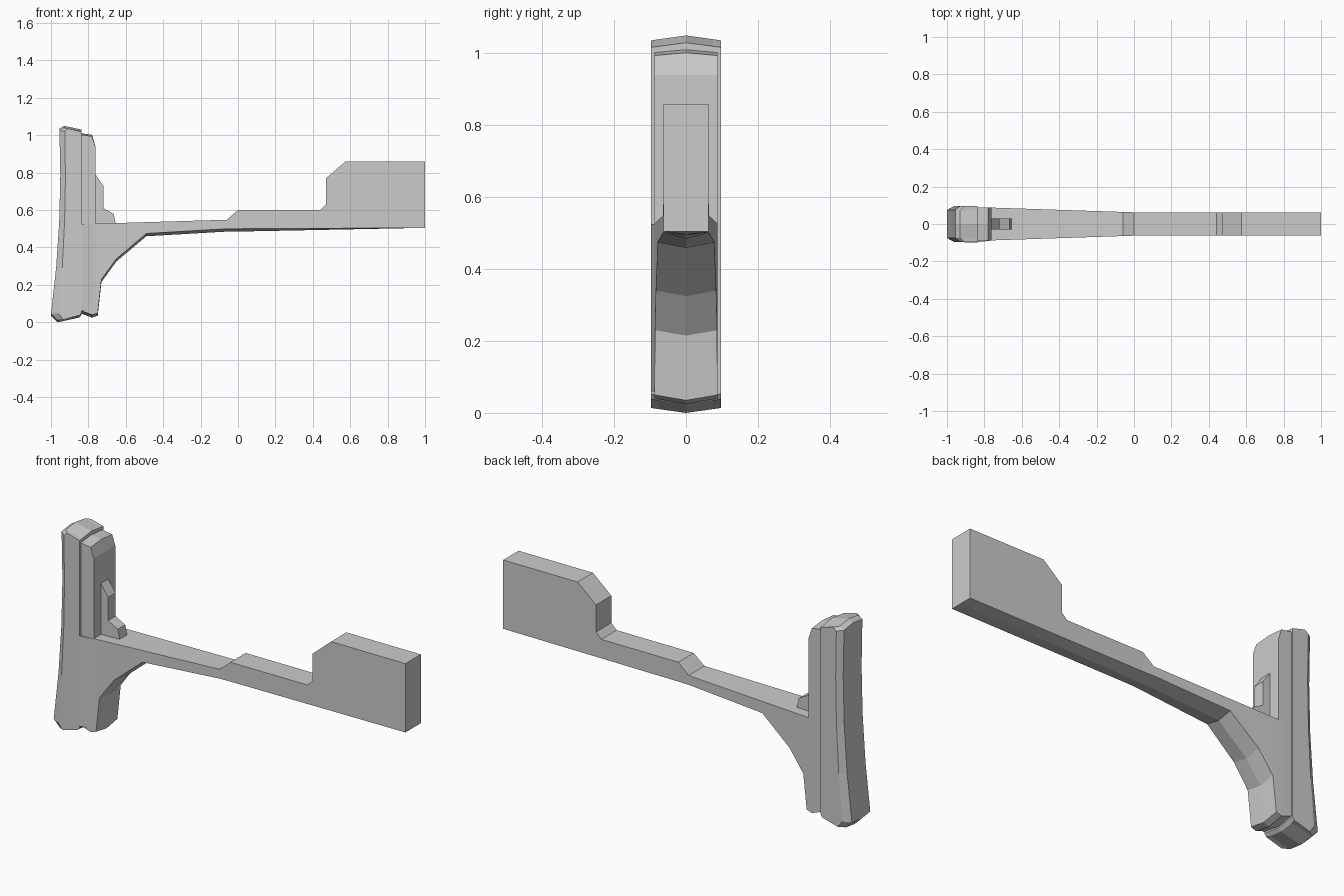
import bpy
import bmesh

default_cube = bpy.data.objects.get("Cube")
if default_cube:
    bpy.data.objects.remove(default_cube, do_unlink=True)

# Single material
GREY = (0.6, 0.6, 0.6, 1)
grey = bpy.data.materials.new("plain_grey")
grey.use_nodes = True
grey.diffuse_color = GREY
grey.node_tree.nodes["Principled BSDF"].inputs["Base Color"].default_value = GREY

# Main dimensions
ARM_HALF = 0.0625
BODY_HALF = 0.088
PAD_HALF = 0.097
RIB_HALF = 0.03
PAD_FRONT = -0.836
BODY_BACK = -0.86
BODY_FRONT = -0.762
PAD_TOP = 1.05
MIDDLE = PAD_TOP / 2
SHELF = 0.6
BLOCK_TOP = 0.86


def loft(name, rings):
    """Skin a row of equal-sized rings and cap both ends."""
    bm = bmesh.new()
    rows = [[bm.verts.new(point) for point in ring] for ring in rings]
    for near, far in zip(rows, rows[1:]):
        for i in range(len(near)):
            bm.faces.new((near[i - 1], near[i], far[i], far[i - 1]))
    bm.faces.new(rows[0])
    bm.faces.new(reversed(rows[-1]))
    bmesh.ops.recalc_face_normals(bm, faces=bm.faces)
    mesh = bpy.data.meshes.new(name)
    bm.to_mesh(mesh)
    bm.free()
    mesh.materials.append(grey)
    obj = bpy.data.objects.new(name, mesh)
    bpy.context.collection.objects.link(obj)


def keeled(x, top, bottom, half, ridge=0.0):
    """Cross-section with a V keel that fades out towards the far end."""
    keel = bottom - 0.015 * (1 - max(x, 0))
    return [(x, -half, bottom), (x, -half, top), (x, 0, top + ridge),
            (x, half, top), (x, half, bottom), (x, 0, keel)]


def taper(x):
    """Half width: broad at the grip, narrowing to the arm."""
    return min(BODY_HALF, ARM_HALF + 0.033 * max(0, -x))


def arm_top(x):
    return 0.55 + 0.03 * x


def arm_bottom(x):
    return 0.5 + 0.005 * x


# Grip body sweeping up into the tapered arm, then the shelf
underside = [(BODY_BACK, 0.07), (-0.78, 0.04), (-0.75, 0.05), (-0.73, 0.23),
             (-0.65, 0.34), (-0.49, 0.475), (-0.06, arm_bottom(0))]
shelf = [(0, SHELF), (0.44, SHELF), (0.47, 0.63)]
sections = [keeled(x, arm_top(x), low, taper(x)) for x, low in underside]
sections += [keeled(x, top, arm_bottom(x), ARM_HALF) for x, top in shelf]
loft("body_and_arm", sections)

# Raised block at the far end
block = [(0.47, 0.77), (0.575, BLOCK_TOP), (1, BLOCK_TOP)]
loft("end_block", [keeled(x, top, arm_bottom(x), ARM_HALF) for x, top in block])

# Upright plate in front of the pad, with a ridged and bevelled top
plate = [(BODY_BACK, 1.006, 0.008), (-0.78, 0.994, 0.008), (BODY_FRONT, 0.94, 0)]
loft("upper_body", [keeled(x, top, MIDDLE, BODY_HALF, ridge)
                    for x, top, ridge in plate])


# Shoulder pad: curved side profile lofted across y
def pad_back(z):
    return -0.95 - 0.085 * (0.8 - z) ** 2


back_heights = [0.035 + 0.25 * step for step in range(5)]
pad_profile = [(pad_back(z), z) for z in back_heights]
pad_profile += [(-0.93, PAD_TOP), (PAD_FRONT, 1.03),
                (PAD_FRONT, 0.04), (-0.85, 0.025), (-0.965, 0)]


def pad_ring(y, depth, height):
    """Profile drawn in towards the pad's front edge and its middle."""
    return [(PAD_FRONT + (x - PAD_FRONT) * depth, y,
             MIDDLE + (z - MIDDLE) * height) for x, z in pad_profile]


PAD_FLAT = 0.075
loft("shoulder_pad", [
    pad_ring(-PAD_HALF, 0.76, 0.974), pad_ring(-PAD_FLAT, 1, 0.98),
    pad_ring(0, 1, 1),
    pad_ring(PAD_FLAT, 1, 0.98), pad_ring(PAD_HALF, 0.76, 0.974)])


# Flush cheek joining the pad and the body on the front side
def cheek_ring(x, y, top, bottom=0.06, inner=-0.05):
    return [(x, y, top), (x, inner, top), (x, inner, bottom), (x, y, bottom)]


cheek_face = -PAD_HALF - 0.001
loft("front_cheek", [cheek_ring(-0.905, cheek_face, 0.27),
                     cheek_ring(PAD_FRONT, cheek_face, MIDDLE),
                     cheek_ring(BODY_FRONT, -BODY_HALF, MIDDLE)])

# Stepped rib on the upright plate
rib_profile = [(-0.78, 0.51), (-0.78, 0.8), (BODY_FRONT, 0.79), (-0.72, 0.73),
               (-0.72, 0.61), (-0.665, 0.58), (-0.65, 0.51)]
loft("rib", [[(x, side * RIB_HALF, z) for x, z in rib_profile]
             for side in (-1, 1)])
